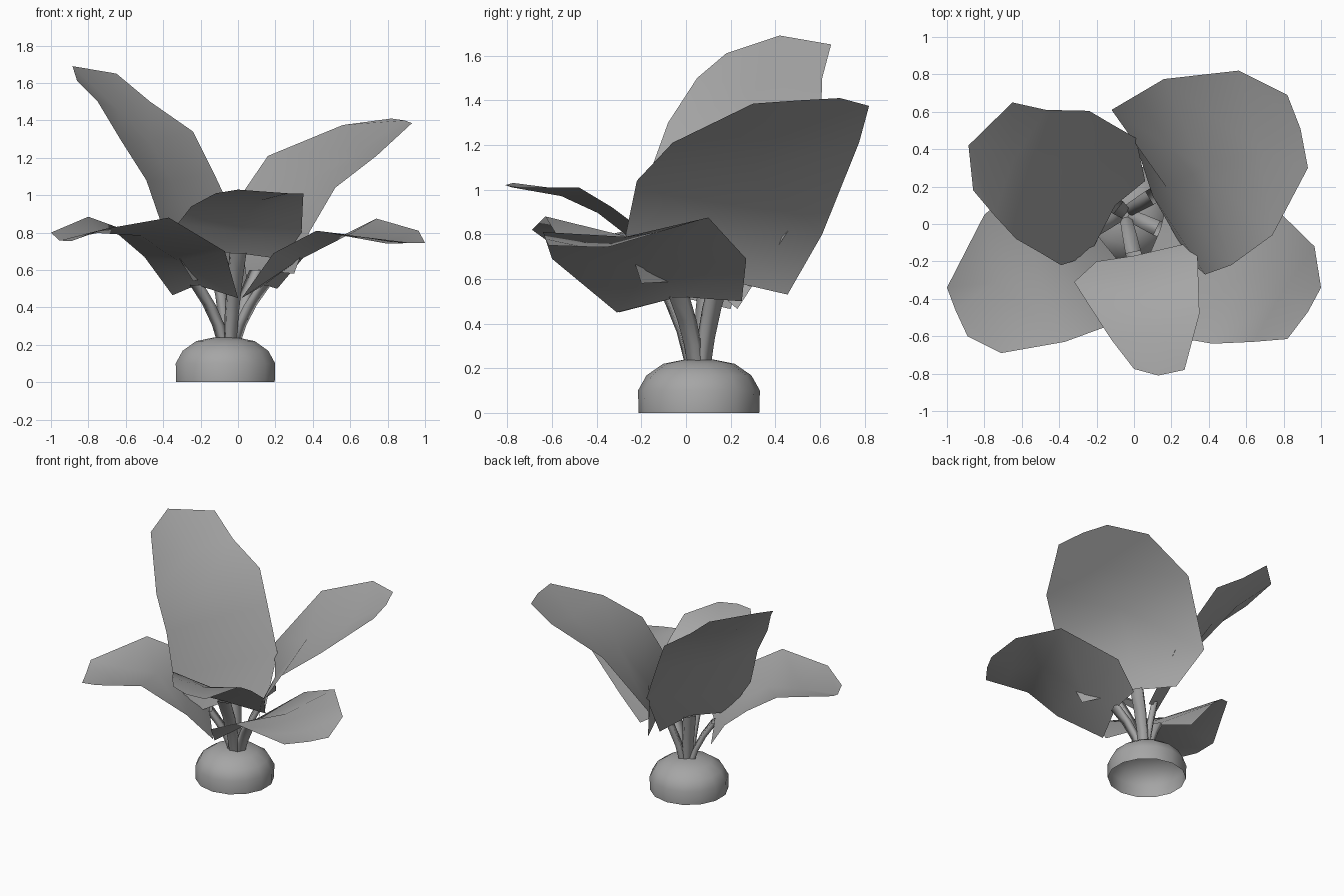
import bpy, math
from mathutils import Vector as V

if "Cube" in bpy.data.objects:
    bpy.data.objects.remove(bpy.data.objects["Cube"])

# Mid-grey shared by all parts
grey = bpy.data.materials.new("mid_grey")
grey.diffuse_color = (0.38, 0.38, 0.38, 1)
grey.use_nodes = True
grey.node_tree.nodes["Principled BSDF"].inputs["Base Color"].default_value = grey.diffuse_color


def make(name, verts, faces):
    me = bpy.data.meshes.new(name)
    me.from_pydata([tuple(v) for v in verts], [], faces)
    me.update()
    me.materials.append(grey)
    ob = bpy.data.objects.new(name, me)
    bpy.context.collection.objects.link(ob)
    for p in me.polygons:
        p.use_smooth = True
    return ob


def loft(name, rings, closed):
    # Skin equal-length rows of points
    n = len(rings[0])
    faces = []
    for r in range(len(rings) - 1):
        for i in range(n if closed else n - 1):
            j = (i + 1) % n
            faces.append((r*n + i, r*n + j, (r+1)*n + j, (r+1)*n + i))
    return make(name, [p for ring in rings for p in ring], faces)


def leaf(name, left, right, mid_base, mid_tip, cup=0.055):
    # Blade: two edge paths with a slightly sunken midrib between them
    rows, last = [], len(left) - 1
    for i, (a, b) in enumerate(zip(left, right)):
        a, b = V(a), V(b)
        if i == 0:
            m = V(mid_base)
        elif i == last:
            m = V(mid_tip)
        else:
            along = V(left[i+1]) + V(right[i+1]) - V(left[i-1]) - V(right[i-1])
            n = along.cross(b - a).normalized()
            if n.z > 0:
                n = -n
            m = (a + b) / 2 + n * cup
        rows.append([a, m, b])
    loft(name, rows, False)
    # Curved stem, flaring from the pot to the blade
    start, end = V((-0.05, 0.06, 0.2)), V(mid_base)
    out = V((end.x - start.x, end.y - start.y, 0))
    start += out * 0.15
    side = V((-out.y, out.x, 0)).normalized()
    thick = out.normalized() * 0.02
    rings = []
    for t in (0, 0.33, 0.67, 1):
        c = start.lerp(end, t) - out * 0.12 * math.sin(math.pi * t)
        w = side * (0.03 + 0.012 * t)
        rings.append([c - w - thick, c + w - thick, c + w + thick, c - w + thick])
    loft(name + "_stem", rings, True)


# Rounded pot, open underneath
N = 14
profile = [(0.27, 0), (0.273, 0.1), (0.235, 0.168), (0.16, 0.22), (0.07, 0.238), (0.001, 0.24)]
loft("base", [[(-0.067 + r*math.sin(2*math.pi*i/N), 0.058 + r*math.cos(2*math.pi*i/N), z)
               for i in range(N)] for r, z in profile], True)

leaf("back_left_leaf",
     [(-.24, -.17, .54), (-.39, -.22, .79), (-.49, -.16, 1.08), (-.63, -.08, 1.3), (-.75, .05, 1.5), (-.86, .18, 1.61)],
     [(.06, .23, .465), (.01, .46, .82), (-.13, .54, 1.12), (-.24, .605, 1.34), (-.47, .61, 1.5), (-.65, .65, 1.65)],
     (-.1, .1, .58), (-.885, .42, 1.69))

leaf("back_right_leaf",
     [(0, .455, .53), (-.12, .61, .8), (.16, .775, 1.21), (.56, .82, 1.375), (.82, .69, 1.41)],
     [(.3, -.2, .58), (.38, -.27, .8), (.52, -.22, 1.04), (.74, -.06, 1.21), (.93, .3, 1.385)],
     (.1, .15, .6), (.89, .51, 1.4))

leaf("front_left_leaf",
     [(0, -.3, .45), (-.07, -.52, .7), (-.37, -.63, .88), (-.71, -.69, .82), (-.89, -.6, .755)],
     [(-.35, .2, .465), (-.5, .25, .67), (-.64, .18, .79), (-.8, .05, .885), (-1, -.34, .8)],
     (-.22, -.03, .52), (-.955, -.46, .757))

leaf("front_right_leaf",
     [(.02, -.31, .45), (.19, -.6, .69), (.42, -.64, .81), (.64, -.63, .78), (.82, -.615, .75)],
     [(.21, .25, .5), (.37, .27, .69), (.74, .1, .875), (.965, -.12, .81), (1, -.34, .745)],
     (.14, -.03, .52), (.93, -.47, .745))

leaf("front_leaf",
     [(-.2, -.2, .7), (-.32, -.31, .85), (-.25, -.42, .94), (-.12, -.62, 1.01), (0, -.775, 1.03)],
     [(.3, -.1, .65), (.34, -.17, .8), (.345, -.33, .92), (.35, -.48, 1.01), (.27, -.78, 1.01)],
     (.0, -.17, .69), (.13, -.81, 1.02), 0.04)
